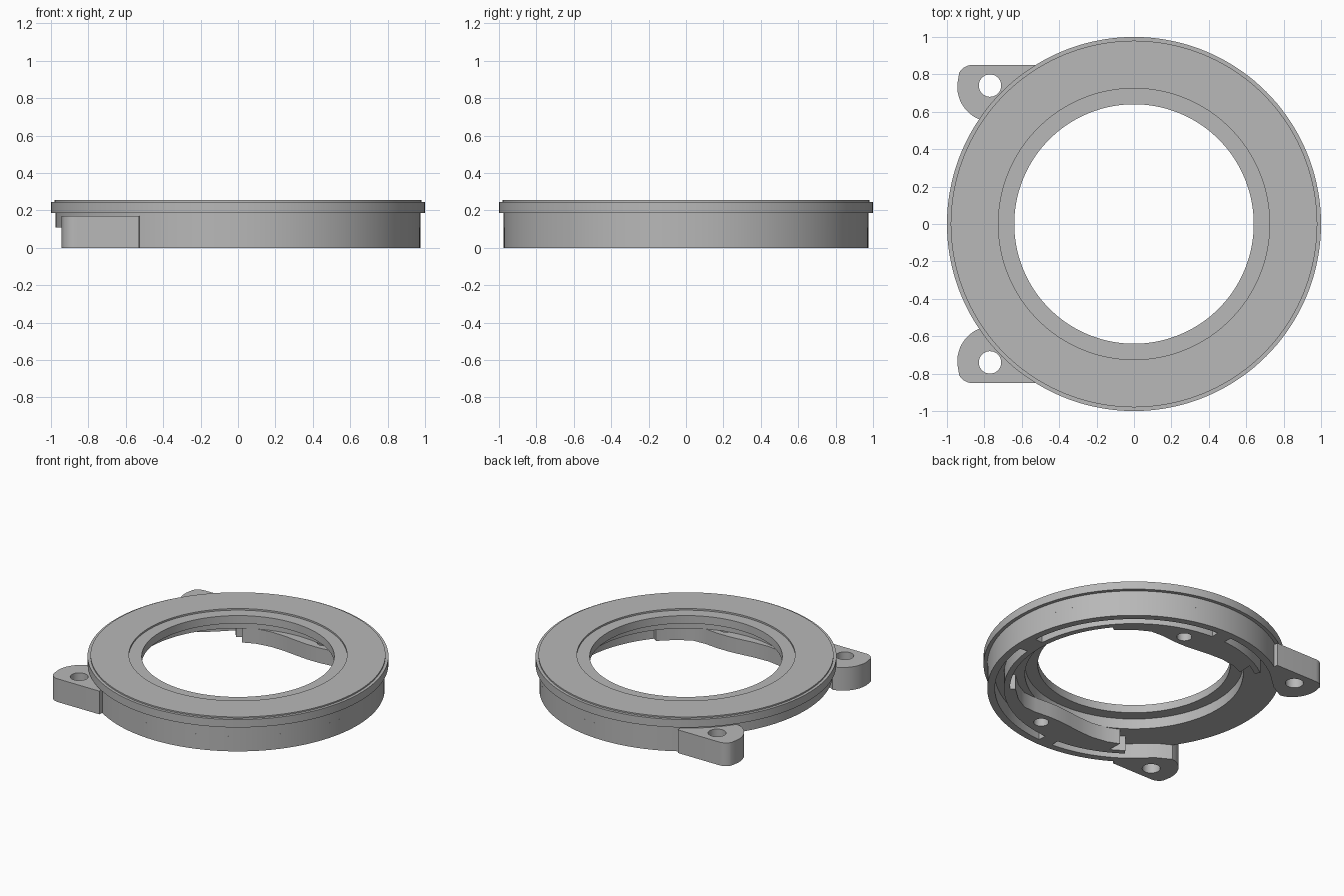
import bpy, bmesh, math
from math import cos, sin, radians

cube = bpy.data.objects.get("Cube")
if cube:
    bpy.data.objects.remove(cube)

grey = bpy.data.materials.new("plain_grey")
grey.use_nodes = True
grey.diffuse_color = (0.48, 0.48, 0.48, 1)
grey.node_tree.nodes["Principled BSDF"].inputs["Base Color"].default_value = grey.diffuse_color

FLOOR = 0.11      # underside of the main plate
SKIRT_END = 134   # the skirt is open on the side between the lugs


def finish(name, bm):
    bmesh.ops.remove_doubles(bm, verts=bm.verts, dist=0.0002)
    bmesh.ops.recalc_face_normals(bm, faces=bm.faces)
    mesh = bpy.data.meshes.new(name)
    bm.to_mesh(mesh)
    bm.free()
    mesh.materials.append(grey)
    obj = bpy.data.objects.new(name, mesh)
    bpy.context.collection.objects.link(obj)
    bpy.ops.object.select_all(action='DESELECT')
    obj.select_set(True)
    bpy.context.view_layer.objects.active = obj
    bpy.ops.object.shade_smooth_by_angle(angle=radians(30))
    return obj


def arc(r, a0, a1, cx=0, cy=0, step=2.5):
    n = max(2, round(abs(a1 - a0) / step))
    angles = [radians(a0 + (a1 - a0) * i / n) for i in range(n + 1)]
    return [(cx + r * cos(a), cy + r * sin(a)) for a in angles]


def extrude(name, outlines, z0, z1):
    """Fill flat outlines (later ones are holes) and give them height."""
    curve = bpy.data.curves.new(name, 'CURVE')
    curve.dimensions = '2D'
    curve.fill_mode = 'BOTH'
    curve.extrude = (z1 - z0) / 2
    for pts in outlines:
        spline = curve.splines.new('POLY')
        spline.points.add(len(pts) - 1)
        for p, (x, y) in zip(spline.points, pts):
            p.co = (x, y, 0, 1)
        spline.use_cyclic_u = True
    temp = bpy.data.objects.new(name + "_outline", curve)
    bpy.context.collection.objects.link(temp)
    bpy.context.view_layer.update()
    mesh = bpy.data.meshes.new_from_object(temp.evaluated_get(bpy.context.evaluated_depsgraph_get()))
    bm = bmesh.new()
    bm.from_mesh(mesh)
    bmesh.ops.translate(bm, verts=bm.verts, vec=(0, 0, (z0 + z1) / 2))
    bpy.data.objects.remove(temp)
    bpy.data.curves.remove(curve)
    bpy.data.meshes.remove(mesh)
    return finish(name, bm)


def sector(name, r0, r1, a0, a1, z0, z1):
    return extrude(name, [arc(r1, a0, a1) + arc(r0, a1, a0)], z0, z1)


def revolve(name, profile, steps=144):
    bm = bmesh.new()
    verts = [bm.verts.new((r, 0, z)) for r, z in profile]
    edges = [bm.edges.new((verts[i - 1], verts[i])) for i in range(len(verts))]
    bmesh.ops.spin(bm, geom=verts + edges, cent=(0, 0, 0), axis=(0, 0, 1),
                   angle=2 * math.pi, steps=steps, use_merge=True)
    return finish(name, bm)


# Main plate with flange, raised top and thin inner lip
revolve("ring_plate", [
    (0.725, FLOOR), (0.975, FLOOR), (0.975, 0.187), (1, 0.187), (1, 0.245),
    (0.98, 0.245), (0.98, 0.255), (0.725, 0.255), (0.725, 0.243),
    (0.64, 0.243), (0.64, 0.185), (0.725, 0.185)])

# Double skirt below the plate, with a channel between the walls
sector("outer_skirt", 0.925, 0.975, -SKIRT_END, SKIRT_END, 0, FLOOR)
sector("inner_wall", 0.825, 0.865, -SKIRT_END + 8, SKIRT_END - 8, 0, FLOOR)
sector("channel_rib", 0.86, 0.93, -5, 5, 0, FLOOR)

for side, label in ((1, "back"), (-1, "front")):
    def flip(pts):
        return [(x, y * side) for x, y in pts]

    a0, a1 = sorted((side * 87, side * 94))
    sector(label + "_channel_rib", 0.86, 0.93, a0, a1, 0, FLOOR)

    # Mounting lug with a through hole
    outline = ([(-0.53, 0.85)] + arc(0.08, 90, 150, -0.865, 0.77, 10)
               + arc(0.19, 175, 245, -0.755, 0.735, 7)
               + [(-0.80, 0.555), (-0.70, 0.61), (-0.60, 0.70), (-0.52, 0.78)])
    hole = arc(0.06, 0, 350, -0.77, 0.74, 10)
    extrude(label + "_lug", [flip(outline), flip(hole)], 0, 0.17)

    # Inner pad with a wavy inner edge and a screw hole
    pad = arc(0.84, 40, 118) + [
        (-0.40, 0.62), (-0.32, 0.655), (-0.20, 0.675), (-0.08, 0.67), (0.0, 0.66),
        (0.10, 0.65), (0.20, 0.65), (0.30, 0.66), (0.40, 0.655), (0.50, 0.60), (0.60, 0.51)]
    screw = arc(0.05, 0, 350, 0.185, 0.74, 10)
    extrude(label + "_pad", [flip(pad), flip(screw)], 0, FLOOR)
